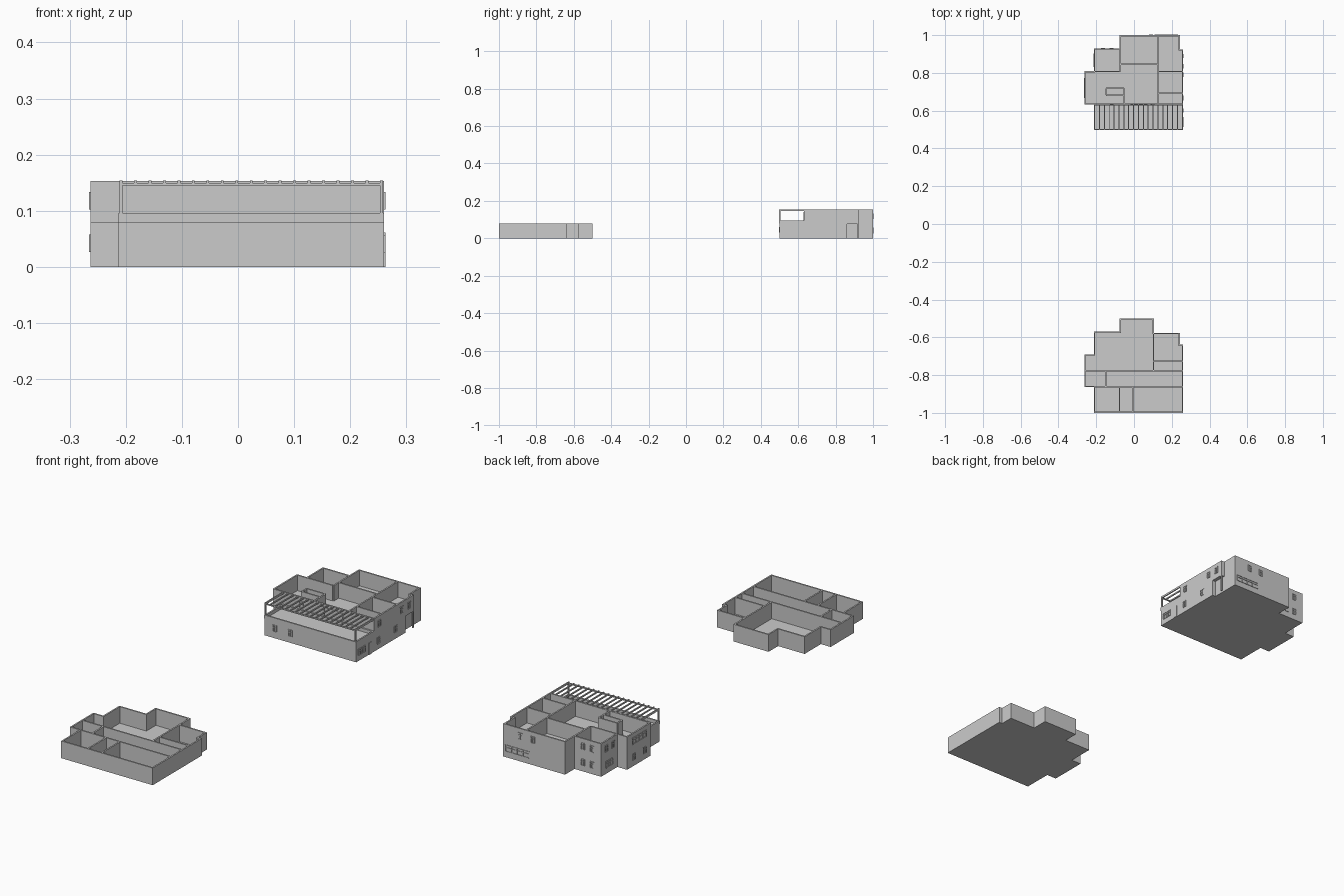
import bpy, bmesh

if "Cube" in bpy.data.objects:
    bpy.data.objects.remove(bpy.data.objects["Cube"])

T = 0.007          # wall thickness
H1, H2 = 0.08, 0.153   # storey tops


def finish(name, bm):
    bmesh.ops.recalc_face_normals(bm, faces=bm.faces)
    me = bpy.data.meshes.new(name)
    bm.to_mesh(me)
    bm.free()
    ob = bpy.data.objects.new(name, me)
    bpy.context.collection.objects.link(ob)
    return ob


def add_box(bm, x0, x1, y0, y1, z0, z1):
    vs = bmesh.ops.create_cube(bm, size=1)["verts"]
    for v in vs:
        v.co = ((x0 + x1) / 2 + v.co.x * (x1 - x0),
                (y0 + y1) / 2 + v.co.y * (y1 - y0),
                (z0 + z1) / 2 + v.co.z * (z1 - z0))


def boxes(name, items):
    bm = bmesh.new()
    for b in items:
        add_box(bm, *b)
    return finish(name, bm)


def slab(name, pts, z0, z1):
    bm = bmesh.new()
    f = bm.faces.new([bm.verts.new((x, y, z0)) for x, y in pts])
    r = bmesh.ops.extrude_face_region(bm, geom=[f])
    for v in r["geom"]:
        if isinstance(v, bmesh.types.BMVert):
            v.co.z = z1
    return finish(name, bm)


def ring(name, pts, z0, z1):
    """Outer wall of constant thickness inside a right-angled outline."""
    bm = bmesh.new()
    n = len(pts)

    def inward(a, b):
        dx, dy = b[0] - a[0], b[1] - a[1]
        d = abs(dx) + abs(dy)
        return -dy / d, dx / d
    rows = []
    for i, p in enumerate(pts):
        a, b = inward(pts[i - 1], p), inward(p, pts[(i + 1) % n])
        q = (p[0] + T * (a[0] + b[0]), p[1] + T * (a[1] + b[1]))
        rows.append([bm.verts.new((*c, z)) for c, z in ((p, z0), (p, z1), (q, z1), (q, z0))])
    for i in range(n):
        r, s = rows[i], rows[(i + 1) % n]
        for k in range(4):
            m = (k + 1) % 4
            bm.faces.new((r[k], s[k], s[m], r[m]))
    return finish(name, bm)


def partitions(name, lines, z0, z1, dy=0):
    """Straight inner walls centred on x0,y0,x1,y1 lines."""
    h = T / 2
    out = []
    for x0, y0, x1, y1 in lines:
        ex, ey = (0, h) if x0 != x1 else (h, 0)
        out.append((x0 - ex, x1 + ex, y0 - ey + dy, y1 + ey + dy, z0, z1))
    return boxes(name, out)


def window(name, axis, side, pos, c, z, w=0.018, h=0.026, panes=2):
    """Frame with mullions, standing slightly proud of a wall at pos."""
    b = 0.0022
    bars = [(c - w / 2 + i * w / panes - b / 2, c - w / 2 + i * w / panes + b / 2,
             z - h / 2, z + h / 2) for i in range(panes + 1)]
    bars += [(c - w / 2, c + w / 2, z + k * h - b / 2, z + k * h + b / 2) for k in (-.5, 0.15, .5)]
    bars.append((c - w / 2 - .002, c + w / 2 + .002, z + h / 2, z + h / 2 + b))
    lo, hi = sorted((pos - side * 0.002, pos + side * 0.0025))
    if axis == "y":
        items = [(a, d, lo, hi, e, f) for a, d, e, f in bars]
    else:
        items = [(lo, hi, a, d, e, f) for a, d, e, f in bars]
    return boxes(name, items)


# Ground floor plan, used for the open front model and the complete house
plan = [(-.213, -1), (.26, -1), (.26, -.638), (.243, -.638), (.243, -.576), (.106, -.576),
        (.106, -.5), (-.076, -.5), (-.076, -.57), (-.213, -.57), (-.213, -.69),
        (-.263, -.69), (-.263, -.864), (-.213, -.864)]
rooms = [(-.26, -.777, .257, -.777), (-.21, -.861, .257, -.861), (-.15, -.861, -.15, -.777),
         (-.077, -.997, -.077, -.861), (-.006, -.997, -.006, -.861),
         (.103, -.777, .103, -.577), (.103, -.727, .257, -.727)]
for name, dy in (("open_plan", 0), ("house", 1.5)):
    pts = [(x, y + dy) for x, y in plan]
    slab(name + "_floor", pts, 0, 0.003)
    ring(name + "_ground_walls", pts, 0, H1)
    partitions(name + "_ground_rooms", rooms, 0, H1, dy)

# Back porch walls and corner post under the upper storey
boxes("back_porch", [(.106, .243, 1 - T, 1, 0, H1), (.243 - T, .243, .924, 1, 0, H1),
                     (.106, .243, .924, 1, 0, .003)])
boxes("porch_post", [(.254, .26, .918, .925, 0, H1)])

# Upper storey
upper = [(-.263, .632), (.26, .632), (.26, .925), (.243, .925), (.243, 1), (-.076, 1),
         (-.076, .93), (-.213, .93), (-.213, .81), (-.263, .81)]
slab("upper_floor_front", [(-.213, .5), (.26, .5), (.26, .684), (-.213, .684)], H1 - .003, H1 + .001)
slab("upper_floor_back", [(-.263, .72), (.26, .72), (.26, .925), (.243, .925), (.243, 1),
                          (-.076, 1), (-.076, .93), (-.213, .93), (-.213, .81), (-.263, .81)],
     H1 - .003, H1 + .001)
boxes("upper_floor_stair_sides", [(-.263, -.148, .632, .72, H1 - .003, H1 + .0005),
                                  (-.052, .26, .684, .72, H1 - .003, H1 + .001)])
ring("upper_walls", upper, H1, H2)
partitions("upper_rooms", [(-.21, .807, -.076, .807), (-.073, .807, -.073, .93),
                           (-.073, .845, .127, .845), (.127, .635, .127, .997),
                           (.127, .807, .257, .807), (.127, .692, .257, .692)], H1, H2)
partitions("stair_walls", [(-.052, .635, -.052, .718), (-.148, .718, -.052, .718),
                           (-.148, .682, -.148, .718), (-.148, .682, -.052, .682)], H1, H2)

# Terrace parapet and pergola
ring("terrace_parapet", [(-.213, .497), (.26, .497), (.26, .632), (-.213, .632)], H1, .096)
boxes("pergola_frame", [(-.211, .258, .498, .504, .145, .15)] +
      [(x, x + .005, .498, .504, .094, .15) for x in (-.211, .253)] +
      [(x, x + .005, .498, .632, .145, .15) for x in (-.211, .253)])
N = 19
boxes("pergola_slats", [(-.211 + i * .464 / (N - 1), -.206 + i * .464 / (N - 1),
                         .497, .634, .148, .154) for i in range(N)])

# Terrace door and sliding panel
boxes("terrace_door", [(-.018, .004, .6295, .634, H1, .14)])
boxes("sliding_door", [(.006, .072, .6295, .634, H1, .138)])
boxes("side_door", [(.258, .2625, .59, .612, 0, .055)])

# Windows: axis of the wall normal, side, wall position, centre, height, width, panes
spec = [("y", -1, .632, -.115, .117), ("y", -1, .632, .098, .117),
        ("y", -1, .5, -.16, .045), ("y", -1, .5, -.08, .045),
        ("x", 1, .26, .89, .117), ("x", 1, .26, .835, .117), ("x", 1, .26, .67, .117),
        ("x", 1, .26, .54, .04, .05, 4), ("x", 1, .26, .665, .04), ("x", 1, .26, .79, .045),
        ("x", -1, -.213, .892, .117), ("x", -1, -.213, .842, .117),
        ("x", -1, -.213, .87, .042, .05, 3),
        ("y", 1, 1, .155, .117), ("y", 1, 1, .09, .117), ("y", 1, 1, .17, .042, .12, 4),
        ("y", 1, .93, -.165, .117), ("y", 1, .93, -.12, .117),
        ("y", 1, .93, -.165, .042), ("y", 1, .93, -.12, .042),
        ("x", -1, -.263, .72, .117, .1, 4), ("x", -1, -.263, .76, .042), ("x", -1, -.263, .68, .042)]
for i, s in enumerate(spec):
    axis, side, pos, c, z = s[:5]
    w, panes = s[5:] if len(s) > 5 else (.018, 2)
    window(f"window_{i + 1}", axis, side, pos, c, z, w, .028, panes)
